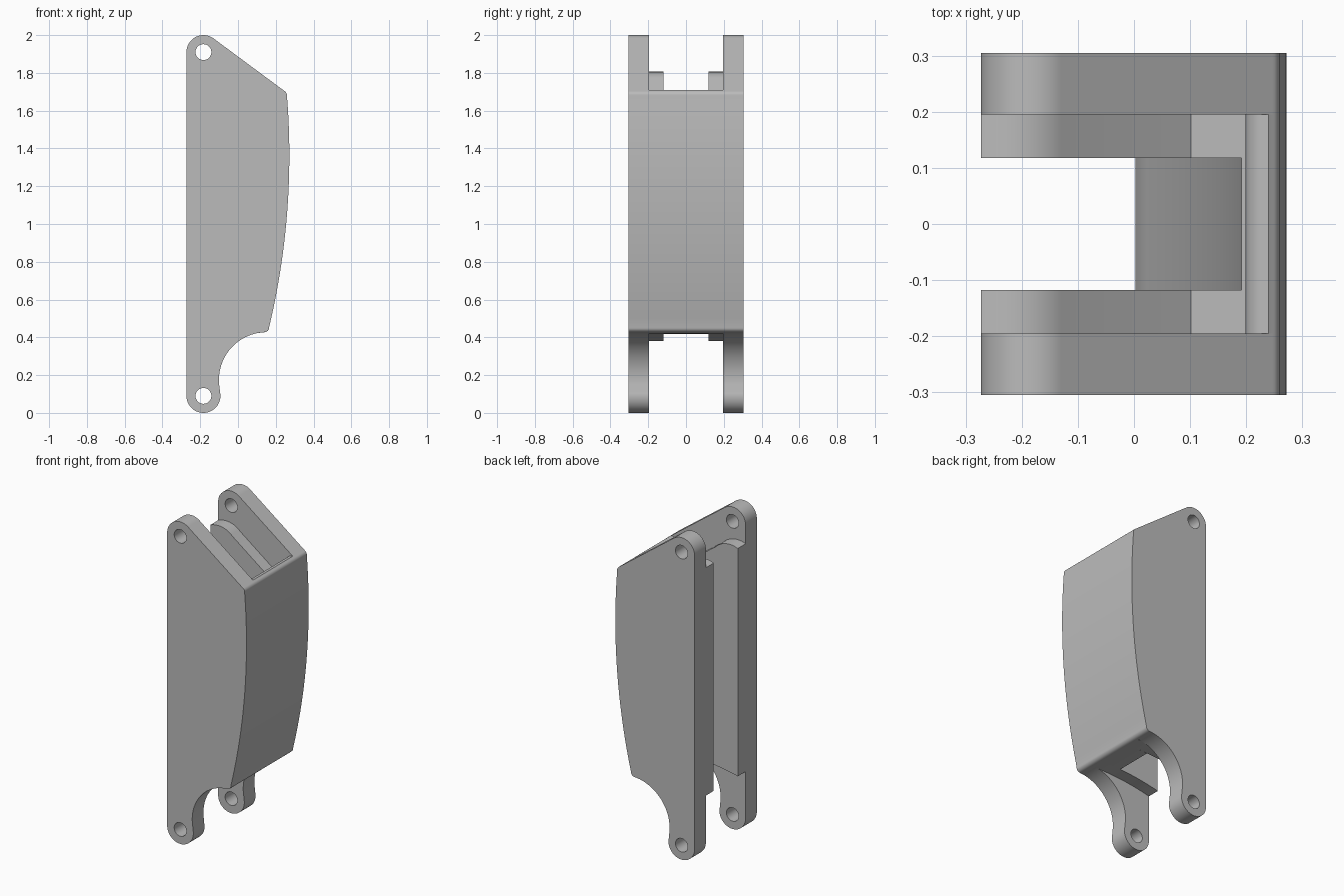
import bpy, bmesh
from math import cos, sin, pi, atan2, radians
from mathutils import Vector

cube = bpy.data.objects.get("Cube")
if cube:
    bpy.data.objects.remove(cube, do_unlink=True)

grey = bpy.data.materials.new("plain_grey")
grey.use_nodes = True
grey.diffuse_color = (0.5, 0.5, 0.5, 1)
grey.node_tree.nodes["Principled BSDF"].inputs["Base Color"].default_value = (0.5, 0.5, 0.5, 1)


def circle(cx, cz, r, start=0, end=360, n=32):
    """Points along a circular arc, angles in degrees."""
    return [(cx + r * cos(radians(start + (end - start) * i / n)),
             cz + r * sin(radians(start + (end - start) * i / n))) for i in range(n + 1)]


def arc(a, b, c, n=24):
    """Arc from a to c that passes through b."""
    (ax, az), (bx, bz), (cx, cz) = a, b, c
    d = 2 * (ax * (bz - cz) + bx * (cz - az) + cx * (az - bz))
    sa, sb, sc = ax * ax + az * az, bx * bx + bz * bz, cx * cx + cz * cz
    ox = (sa * (bz - cz) + sb * (cz - az) + sc * (az - bz)) / d
    oz = (sa * (cx - bx) + sb * (ax - cx) + sc * (bx - ax)) / d
    r = (Vector(a) - Vector((ox, oz))).length
    t0, t1 = atan2(az - oz, ax - ox), atan2(cz - oz, cx - ox)
    sweep = (t1 - t0) % (2 * pi)
    if (atan2(bz - oz, bx - ox) - t0) % (2 * pi) > sweep:
        sweep -= 2 * pi
    return [(ox + r * cos(t0 + sweep * i / n), oz + r * sin(t0 + sweep * i / n))
            for i in range(n + 1)]


def slab(name, loops, y0, y1):
    """Extrude an x-z outline, with any holes, from y0 to y1."""
    curve = bpy.data.curves.new(name, "CURVE")
    curve.dimensions = "2D"
    curve.fill_mode = "BOTH"
    curve.extrude = (y1 - y0) / 2
    for loop in loops:
        pts = [p for i, p in enumerate(loop)
               if (Vector(p) - Vector(loop[i - 1])).length > 1e-4]
        spline = curve.splines.new("POLY")
        spline.points.add(len(pts) - 1)
        for point, (x, z) in zip(spline.points, pts):
            point.co = (x, z, 0, 1)
        spline.use_cyclic_u = True
    temp = bpy.data.objects.new(name + "_outline", curve)
    bpy.context.scene.collection.objects.link(temp)
    graph = bpy.context.evaluated_depsgraph_get()
    mesh = bpy.data.meshes.new_from_object(temp.evaluated_get(graph))
    bpy.data.objects.remove(temp, do_unlink=True)
    bm = bmesh.new()
    bm.from_mesh(mesh)
    for v in bm.verts:
        v.co = (v.co.x, (y0 + y1) / 2 - v.co.z, v.co.y)
    bmesh.ops.remove_doubles(bm, verts=bm.verts, dist=1e-5)
    bmesh.ops.recalc_face_normals(bm, faces=bm.faces)
    bm.to_mesh(mesh)
    bm.free()
    mesh.materials.clear()
    mesh.materials.append(grey)
    obj = bpy.data.objects.new(name, mesh)
    bpy.context.scene.collection.objects.link(obj)
    bpy.ops.object.select_all(action="DESELECT")
    obj.select_set(True)
    bpy.context.view_layer.objects.active = obj
    bpy.ops.object.shade_smooth_by_angle(angle=radians(30))


BACK, PIVOT, R, HOLE = -0.273, -0.183, 0.09, 0.042
LOW, HIGH = 0.09, 1.91

# Bowed front face and its rounded corners, bottom to top
bow = arc((0.165, 0.455), (0.253, 0.98), (0.259, 1.68))
bottom_corner = arc((0.14, 0.427), (0.157, 0.434), (0.165, 0.455), 6)
top_corner = arc((0.259, 1.68), (0.256, 1.694), (0.246, 1.704), 6)
front = bottom_corner + bow + top_corner

# Side plates with pivot lugs
scoop = arc((-0.097, 0.13), (-0.035, 0.345), (0.14, 0.427))
plate = (circle(PIVOT, LOW, R, 180, 375) + scoop + front
         + circle(PIVOT, HIGH, R, 53.5, 180))
holes = [circle(PIVOT, z, HOLE)[:-1] for z in (LOW, HIGH)]

# Inner ribs sit below the lip and stop short of the lugs
lip = arc((0.24, 1.709), (0.212, 1.7), (0.2, 1.66), 8)
rib = (arc((BACK, 0.38), (-0.1, 0.41), (0.08, 0.42)) + front + lip
       + [(0.2, 1.6), (0.102, 1.6)]
       + arc((-0.12, 1.765), (-0.2, 1.805), (BACK, 1.795), 12))

# Front web joining the two halves
inner = arc((0.192, 1.6), (0.165, 1.0), (0.003, 0.44))
web = [(0.003, 0.418), (0.08, 0.42)] + front + lip + [(0.2, 1.6)] + inner

for side, s in (("left_hand", 1), ("right_hand", -1)):
    slab(side + "_side_plate", [plate] + holes, *sorted((s * 0.195, s * 0.305)))
    slab(side + "_inner_rib", [rib], *sorted((s * 0.118, s * 0.195)))
slab("front_web", [web], -0.118, 0.118)
